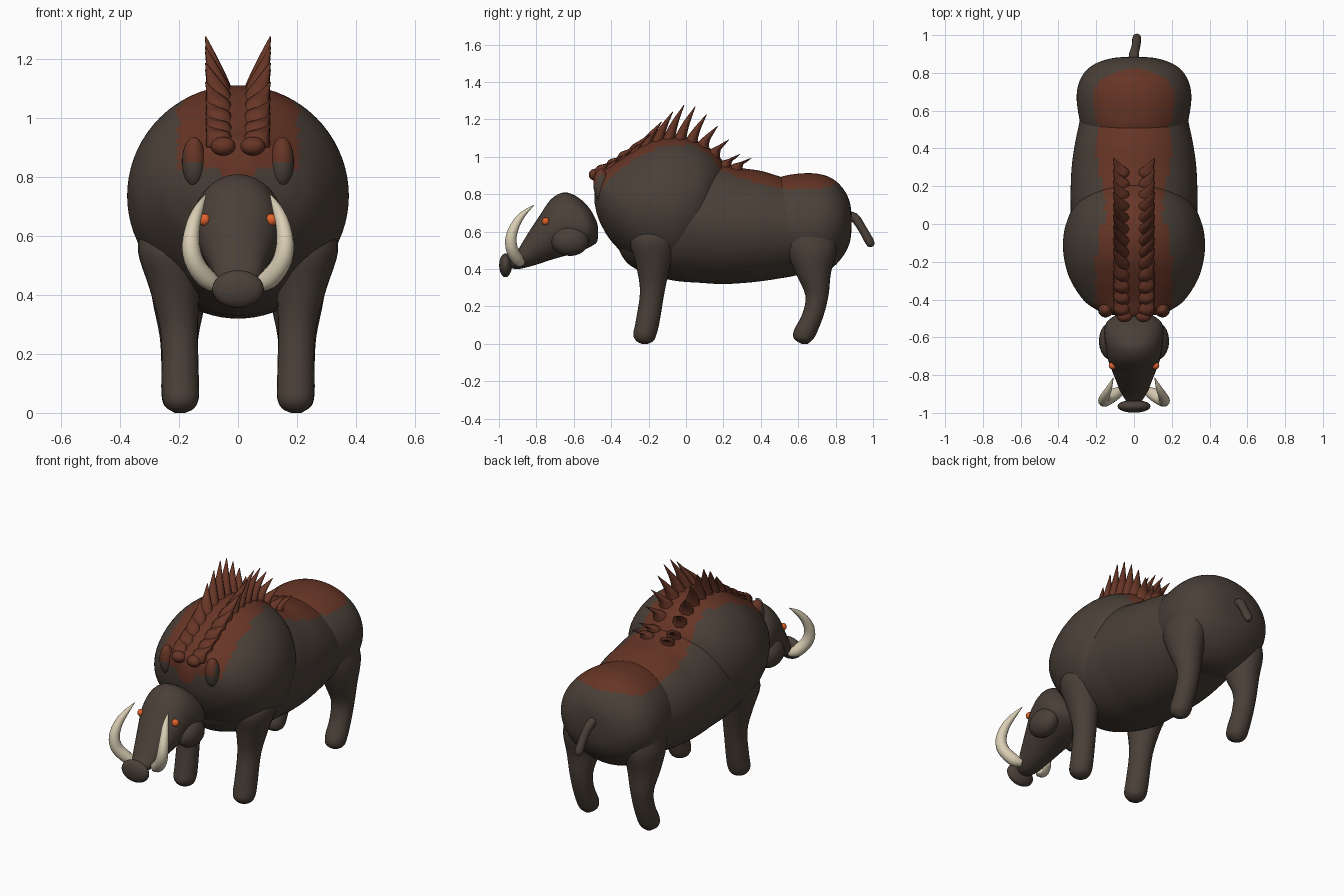
import bpy, bmesh, math
from mathutils import Vector

cube = bpy.data.objects.get("Cube")
if cube:
    bpy.data.objects.remove(cube, do_unlink=True)


def material(name, rgb):
    m = bpy.data.materials.new(name)
    m.use_nodes = True
    m.diffuse_color = (*rgb, 1)
    bsdf = m.node_tree.nodes["Principled BSDF"]
    bsdf.inputs["Base Color"].default_value = (*rgb, 1)
    bsdf.inputs["Roughness"].default_value = 0.8
    return m


FUR = material("grey brown fur", (0.068, 0.051, 0.039))
MANE = material("red brown mane", (0.135, 0.036, 0.019))
IVORY = material("ivory", (0.70, 0.62, 0.46))
EYE = material("orange eye", (0.75, 0.12, 0.025))


def finish(name, bm, mats, rule=None):
    bmesh.ops.recalc_face_normals(bm, faces=bm.faces)
    for f in bm.faces:
        f.smooth = True
        if rule and rule(f.calc_center_median()):
            f.material_index = 1
    me = bpy.data.meshes.new(name)
    bm.to_mesh(me)
    bm.free()
    for m in mats:
        me.materials.append(m)
    ob = bpy.data.objects.new(name, me)
    bpy.context.collection.objects.link(ob)
    return ob


def smooth_path(pts, steps):
    """Catmull-Rom through stations of (x, y, z, radius a, radius b)."""
    pts = [Vector(p) for p in pts]
    ext = [pts[0]] + pts + [pts[-1]]
    out = []
    for i in range(len(pts) - 1):
        a, b, c, d = ext[i:i + 4]
        for k in range(steps):
            t = k / steps
            out.append(0.5 * (2 * b + (c - a) * t + (2 * a - 5 * b + 4 * c - d) * t * t
                              + (3 * b - a - 3 * c + d) * t ** 3))
    return out + [pts[-1]]


def loft(name, pts, axis, mats, rule=None, sides=24, steps=4):
    """Elliptic rings along a path; axis is 'y', 'z' or 'path'."""
    bm = bmesh.new()
    path = smooth_path(pts, steps)
    rings = []
    for i, p in enumerate(path):
        up = Vector((0, 0, 1)) if axis == "y" else Vector((0, 1, 0))
        side = Vector((1, 0, 0))
        if axis == "path":
            t = (path[min(i + 1, len(path) - 1)] - path[max(i - 1, 0)])[:3]
            t = Vector(t).normalized()
            side = (side - t * side.dot(t)).normalized()
            up = t.cross(side)
        c = Vector(p[:3])
        ang = [2 * math.pi * k / sides for k in range(sides)]
        rings.append([bm.verts.new(c + side * p[3] * math.cos(a) + up * p[4] * math.sin(a))
                      for a in ang])
    for r, s in zip(rings, rings[1:]):
        for k in range(sides):
            n = (k + 1) % sides
            bm.faces.new((r[k], r[n], s[n], s[k]))
    bm.faces.new(rings[0])
    bm.faces.new(rings[-1])
    return finish(name, bm, mats, rule)


def ball(name, centre, radii, mats, rule=None):
    bm = bmesh.new()
    bmesh.ops.create_uvsphere(bm, u_segments=20, v_segments=12, radius=1)
    for v in bm.verts:
        v.co = Vector(a * r + c for a, r, c in zip(v.co, radii, centre))
    return finish(name, bm, mats, rule)


def span(rows):
    """Rows of (y, bottom, top, half width) to stations on the centre line."""
    return [(0, y, (b + t) / 2, w, (t - b) / 2) for y, b, t, w in rows]


# Dorsal stripe: a band along the back, pinched behind the shoulders
def stripe(c):
    w = 0.205 - 0.055 * math.exp(-((c.y - 0.1) / 0.17) ** 2)
    if c.y > 0.7:
        w *= math.sqrt(max(0, 1 - ((c.y - 0.7) / 0.12) ** 2))
    return c.z > 0.83 and abs(c.x) < w


# Body
SHOULDER = [(-.49, .76, .91, .06), (-.475, .69, .925, .14), (-.45, .63, .94, .205),
            (-.4, .55, .965, .27), (-.3, .45, 1.03, .335), (-.2, .39, 1.085, .367),
            (-.1, .365, 1.11, .376), (0, .39, 1.105, .36), (.1, .5, 1.065, .31),
            (.18, .66, 1.0, .2), (.22, .78, .93, .07)]
TORSO = [(-.38, .55, .7, .1), (-.3, .42, .8, .22), (-.1, .345, .95, .325), (.1, .325, .98, .335),
         (.2, .32, .965, .335), (.3, .325, .94, .33), (.4, .335, .925, .317),
         (.5, .35, .895, .297), (.6, .37, .86, .27), (.7, .42, .8, .2), (.75, .55, .7, .06)]
RUMP = [(.36, .6, .7, .05), (.42, .45, .84, .2), (.5, .39, .89, .27), (.6, .365, .91, .297),
        (.7, .365, .91, .302), (.78, .405, .885, .277), (.84, .47, .83, .22),
        (.875, .54, .76, .13), (.885, .61, .69, .04)]
for name, rows in (("shoulders", SHOULDER), ("torso", TORSO), ("rump", RUMP)):
    loft(name, span(rows), "y", [FUR, MANE], stripe, sides=72, steps=6)

# Head, drooping in front of the shoulders
loft("head", span([(-.47, .57, .62, .03), (-.48, .54, .66, .09), (-.52, .515, .73, .145),
                   (-.58, .49, .785, .158), (-.65, .47, .81, .15), (-.72, .45, .775, .137),
                   (-.78, .43, .69, .115), (-.83, .415, .615, .095), (-.87, .405, .55, .08),
                   (-.9, .4, .5, .065), (-.94, .405, .45, .04)]), "y", [FUR], sides=32)
ball("snout", (0, -.965, .42), (.088, .034, .064), [FUR])
loft("tail", [(0, .85, .68, .03, .03), (0, .9, .675, .026, .026), (.01, .94, .62, .023, .023),
              (.015, .985, .54, .023, .023), (.015, .995, .52, .008, .008)],
     "path", [FUR], sides=12)

# Paired parts, mirrored across the centre line
for s, tag in ((1, "left"), (-1, "right")):
    def mirror(rows):
        return [(s * r[0], *r[1:]) for r in rows]

    loft(tag + "_front_leg", mirror([
        (.22, -.16, .64, .1, .1), (.225, -.17, .55, .115, .13), (.215, -.175, .42, .085, .092),
        (.2, -.18, .28, .064, .066), (.196, -.205, .12, .063, .064), (.195, -.22, .05, .062, .062),
        (.195, -.22, .015, .045, .045), (.195, -.22, 0, .015, .015)]), "z", [FUR])
    loft(tag + "_hind_leg", mirror([
        (.19, .66, .6, .1, .14), (.2, .67, .5, .105, .135), (.2, .68, .38, .09, .095),
        (.2, .7, .26, .066, .062), (.2, .68, .16, .06, .058), (.2, .64, .07, .06, .064),
        (.2, .63, .025, .05, .05), (.2, .635, 0, .015, .015)]), "z", [FUR])
    ball(tag + "_cheek", (s * .12, -.62, .55), (.066, .1, .08), [FUR])
    ball(tag + "_eye", (s * .113, -.75, .655), (.021, .02, .021), [EYE])
    ball(tag + "_ear", (s * .15, -.455, .852), (.04, .04, .085), [FUR, MANE],
         lambda c: c.z > .86 and abs(c.x) < .18)
    ball(tag + "_brow_tuft", (s * .05, -.485, .905), (.042, .035, .032), [MANE])
    loft(tag + "_tusk", mirror([
        (.06, -.88, .435, .02, .02), (.1, -.9, .45, .033, .033), (.145, -.93, .505, .033, .033),
        (.16, -.935, .57, .03, .03), (.152, -.91, .64, .024, .024), (.132, -.87, .695, .016, .016),
        (.11, -.815, .74, .002, .002)]), "path", [IVORY], sides=14)
    loft(tag + "_small_tusk", mirror([
        (.06, -.88, .43, .014, .014), (.085, -.91, .43, .012, .012), (.1, -.93, .46, .002, .002)]),
        "path", [IVORY], sides=8)

    # Mane of bristles sweeping back and outward
    for i in range(13):
        y = -.45 + .06 * i
        z = 0
        for rows in (SHOULDER, TORSO):
            for a, b in zip(rows, rows[1:]):
                if a[0] <= y < b[0]:
                    z = max(z, a[2] + (b[2] - a[2]) * (y - a[0]) / (b[0] - a[0]))
        h = .045 + .125 * math.exp(-((y + .07) / .17) ** 2)
        loft(f"{tag}_bristle_{i + 1}", mirror([
            (.06, y - .01, z - .04, .05, .04), (.068, y + .005, z + .01, .04, .03),
            (.085, y + .035, z + h * .5, .022, .018), (.11, y + .08, z + h, .002, .002)]),
            "z", [MANE], sides=8, steps=3)
